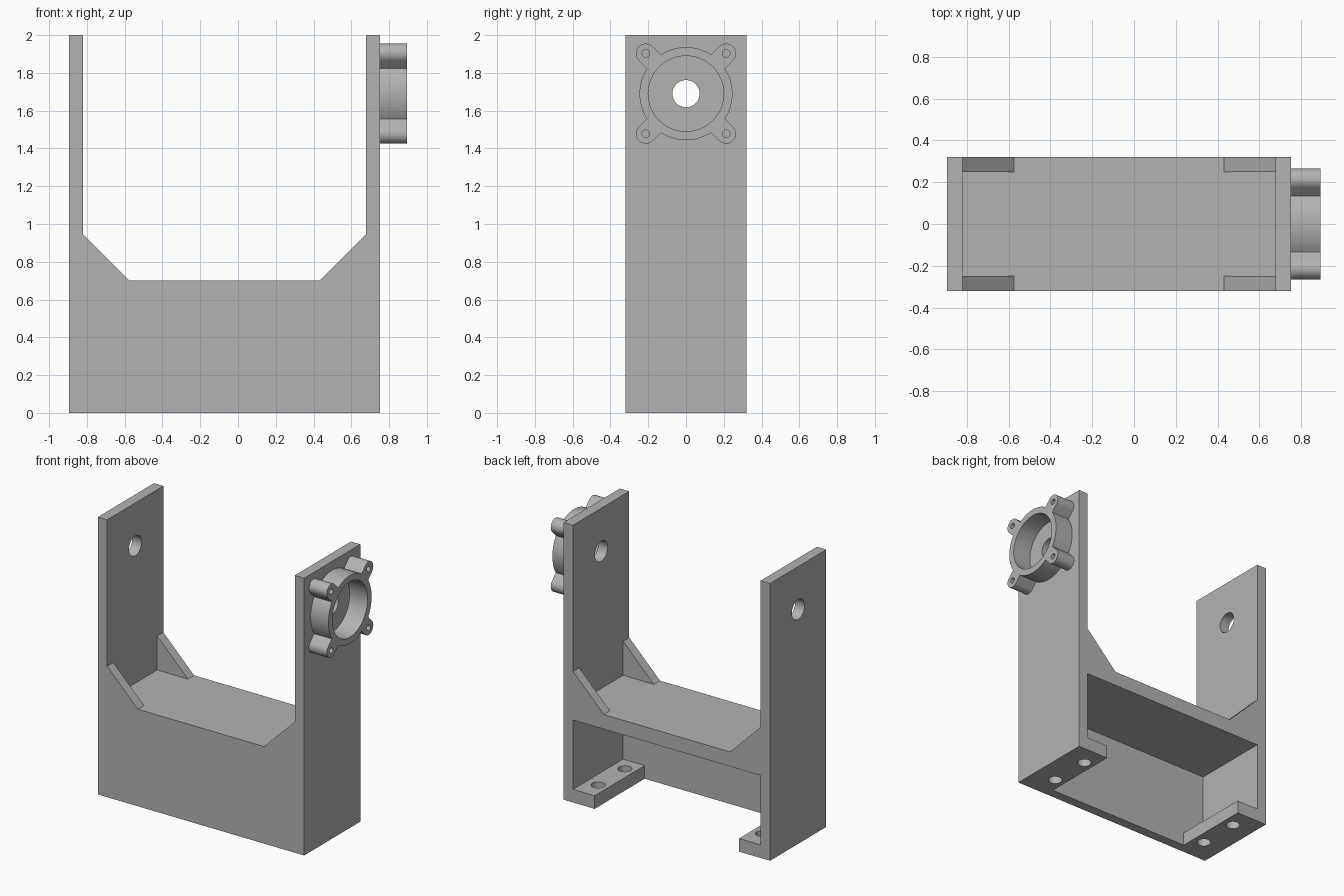
import bpy
from math import sin, cos, pi, asin
from mathutils import Matrix

cube = bpy.data.objects.get("Cube")
if cube:
    bpy.data.objects.remove(cube, do_unlink=True)

grey = bpy.data.materials.new("plain grey")
grey.use_nodes = True
colour = (0.45, 0.45, 0.45, 1)
grey.diffuse_color = colour
grey.node_tree.nodes["Principled BSDF"].inputs["Base Color"].default_value = colour

# Profile planes: columns are the world directions of profile u, profile v and thickness
PLANES = {
    "xy": Matrix.Identity(4),
    "yz": Matrix(((0, 0, 1, 0), (1, 0, 0, 0), (0, 1, 0, 0), (0, 0, 0, 1))),
    "xz": Matrix(((1, 0, 0, 0), (0, 0, -1, 0), (0, 1, 0, 0), (0, 0, 0, 1))),
}


def arc(u, v, r, start, end, steps):
    angles = [start + (end - start) * i / steps for i in range(steps + 1)]
    return [(u + r * cos(a), v + r * sin(a)) for a in angles]


def circle(u, v, r, steps=48):
    return arc(u, v, r, 0, 2 * pi, steps)[:-1]


def rect(u0, u1, v0, v1):
    return [(u0, v0), (u1, v0), (u1, v1), (u0, v1)]


def plate(name, plane, loops, low, high):
    """Extrude an outline with holes between two positions along the plane normal."""
    curve = bpy.data.curves.new(name, "CURVE")
    curve.dimensions = "2D"
    curve.fill_mode = "BOTH"
    curve.extrude = (high - low) / 2
    for loop in loops:
        spline = curve.splines.new("POLY")
        spline.points.add(len(loop) - 1)
        for point, (u, v) in zip(spline.points, loop):
            point.co = (u, v, 0, 1)
        spline.use_cyclic_u = True
    obj = bpy.data.objects.new(name, curve)
    bpy.context.collection.objects.link(obj)
    obj.matrix_world = PLANES[plane] @ Matrix.Translation((0, 0, (low + high) / 2))
    bpy.ops.object.select_all(action="DESELECT")
    obj.select_set(True)
    bpy.context.view_layer.objects.active = obj
    bpy.ops.object.convert(target="MESH")
    obj = bpy.context.object
    obj.data.materials.clear()
    obj.data.materials.append(grey)
    bpy.ops.object.shade_smooth_by_angle(angle=pi / 6)
    return obj


HALF = 0.32                      # half depth of the bracket
RIB = 0.07                       # front panel and rear rib thickness
OUT_R, IN_R = -0.895, -0.82      # right wall faces
IN_L, OUT_L = 0.677, 0.752       # left wall faces
DECK, UNDER, GUSSET = 0.70, 0.595, 0.245
AXIS = 1.69                      # height of the shaft holes

# Upright walls with shaft holes
for name, low, high in (("right_wall", OUT_R, IN_R), ("left_wall", IN_L, OUT_L)):
    plate(name, "yz", [rect(-HALF, HALF, 0, 2), circle(0, AXIS, 0.072)], low, high)


# Front panel and rear rib, both rising into corner gussets
def gusseted(bottom):
    return [(IN_R, bottom), (IN_L, bottom), (IN_L, DECK + GUSSET),
            (IN_L - GUSSET, DECK), (IN_R + GUSSET, DECK), (IN_R, DECK + GUSSET)]


plate("front_panel", "xz", [gusseted(0)], HALF - RIB, HALF)
plate("rear_rib", "xz", [gusseted(UNDER)], -HALF, RIB - HALF)

# Deck between the walls
plate("deck", "xy", [rect(IN_R, IN_L, RIB - HALF, HALF - RIB)], UNDER, DECK)

# Feet with two screw holes each
for name, x0, x1, hole_x in (("right_foot", IN_R, OUT_R + 0.247, OUT_R + 0.165),
                             ("left_foot", OUT_L - 0.247, IN_L, OUT_L - 0.17)):
    holes = [circle(hole_x, y, 0.047, 32) for y in (-0.135, 0.17)]
    plate(name, "xy", [rect(x0, x1, RIB - HALF, HALF)] + holes, 0, 0.095)

# Ring mount with four screw ears
RING, EAR, REACH = 0.246, 0.052, 0.301
spread = asin(EAR / RING)
outline, holes = [], [circle(0, AXIS, 0.2, 64)]
for k in range(4):
    a = pi / 4 + k * pi / 2
    u, v = REACH * cos(a), AXIS + REACH * sin(a)
    outline += arc(u, v, EAR, a - pi / 2, a + pi / 2, 16)
    outline += arc(0, AXIS, RING, a + spread, a + pi / 2 - spread, 16)
    holes.append(circle(u, v, 0.02, 24))
plate("ring_mount", "yz", [outline] + holes, OUT_L, 0.894)
